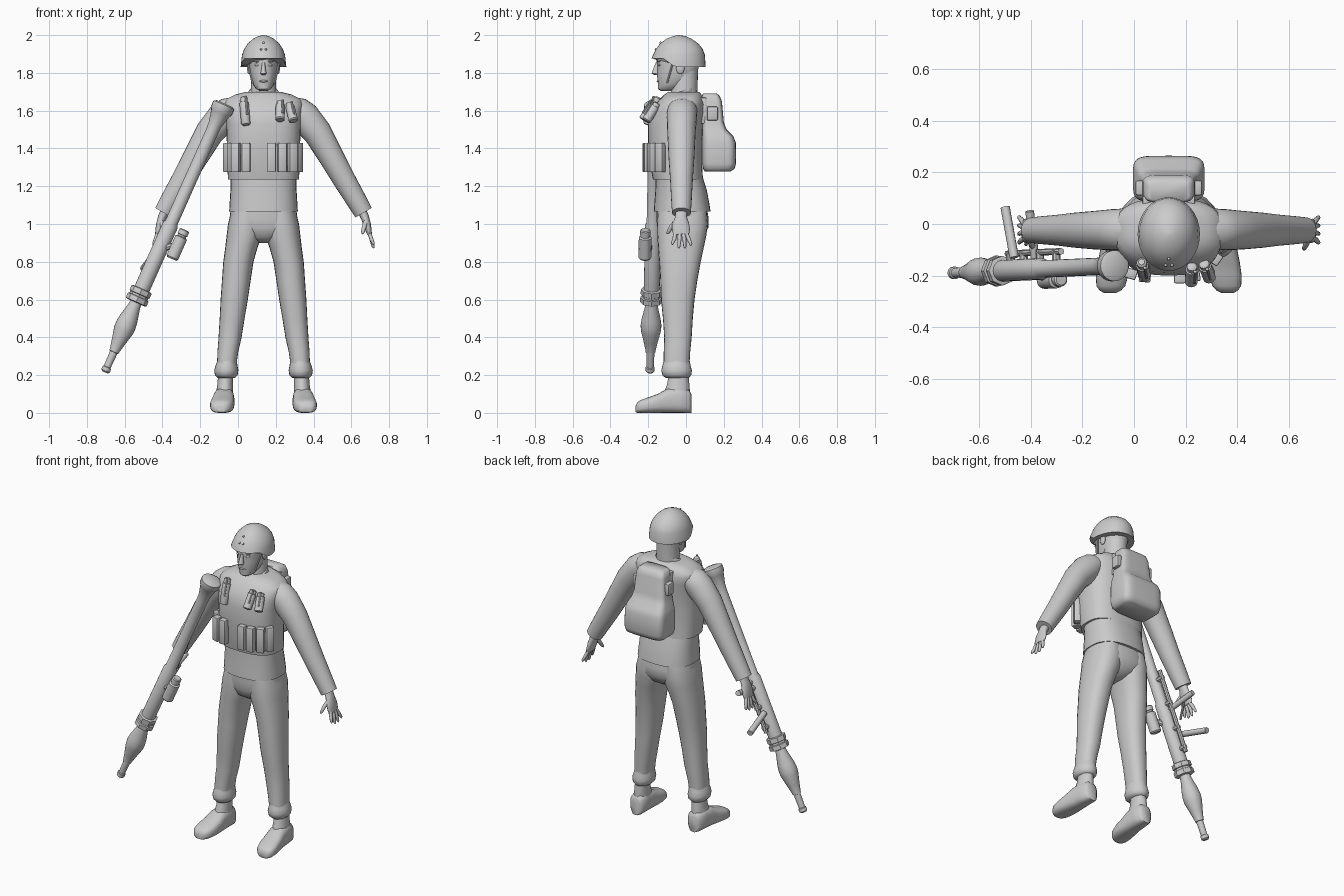
import bpy, bmesh, math
from mathutils import Vector, Matrix

CX = 0.135  # centre line of the body
grey = bpy.data.materials.new("light_grey")
grey.diffuse_color = (0.6, 0.6, 0.6, 1)


def finish(name, bm, flip=False, angle=40):
    if flip:
        for v in bm.verts:
            v.co.x = 2 * CX - v.co.x
    bmesh.ops.recalc_face_normals(bm, faces=bm.faces)
    me = bpy.data.meshes.new(name)
    bm.to_mesh(me)
    bm.free()
    ob = bpy.data.objects.new(name, me)
    bpy.context.collection.objects.link(ob)
    me.materials.append(grey)
    bpy.ops.object.select_all(action='DESELECT')
    ob.select_set(True)
    bpy.context.view_layer.objects.active = ob
    bpy.ops.object.shade_smooth_by_angle(angle=math.radians(angle))
    return ob


def loft(name, secs, n=24, p=2, axis=None, flip=False, caps=True, angle=40):
    """Skin superellipse rings (x, y, z, ra, rb) along a path."""
    bm = bmesh.new()
    pts = [Vector(s[:3]) for s in secs]
    rings = []
    for i, s in enumerate(secs):
        t = Vector(axis) if axis else pts[min(i + 1, len(pts) - 1)] - pts[max(i - 1, 0)]
        t.normalize()
        ref = Vector((1, 0, 0)) if abs(t.y) > 0.7 else Vector((0, 1, 0))
        a = (ref - t * ref.dot(t)).normalized()
        b = t.cross(a)
        ring = []
        for k in range(n):
            w = 2 * math.pi * k / n
            c, d = math.cos(w), math.sin(w)
            c = math.copysign(abs(c) ** (2 / p), c)
            d = math.copysign(abs(d) ** (2 / p), d)
            ring.append(bm.verts.new(pts[i] + a * c * s[3] + b * d * s[-1]))
        rings.append(ring)
    for r, q in zip(rings, rings[1:]):
        for k in range(n):
            bm.faces.new((r[k], r[(k + 1) % n], q[(k + 1) % n], q[k]))
    if caps:
        bm.faces.new(rings[0])
        bm.faces.new(rings[-1])
    return finish(name, bm, flip, angle)


def stack(name, rows, x=CX, **kw):
    """Horizontal rings given as (z, half width, front y, back y)."""
    return loft(name, [(x + (r[4] if len(r) > 4 else 0), (r[2] + r[3]) / 2, r[0],
                        (r[3] - r[2]) / 2, r[1]) for r in rows], axis=(0, 0, 1), **kw)


def rod(name, a, b, r, n=12, flip=False):
    return loft(name, [(*a, r), (*b, r)], n=n, flip=flip)


def box(name, c, size, rot=(0, 0, 0), bevel=0.008):
    bm = bmesh.new()
    bmesh.ops.create_cube(bm, size=1)
    bmesh.ops.scale(bm, vec=size, verts=bm.verts)
    bmesh.ops.bevel(bm, geom=bm.edges[:], offset=bevel, segments=2, affect='EDGES', profile=0.5)
    m = Matrix.Rotation(rot[2], 3, 'Z') @ Matrix.Rotation(rot[1], 3, 'Y') @ Matrix.Rotation(rot[0], 3, 'X')
    bmesh.ops.transform(bm, matrix=Matrix.Translation(c) @ m.to_4x4(), verts=bm.verts)
    return finish(name, bm)


def ball(name, c, size):
    bm = bmesh.new()
    bmesh.ops.create_uvsphere(bm, u_segments=16, v_segments=10, radius=1)
    bmesh.ops.scale(bm, vec=size, verts=bm.verts)
    bmesh.ops.translate(bm, vec=c, verts=bm.verts)
    return finish(name, bm)


# Head, neck and face
stack("neck", [(1.6, .085, -.10, .06), (1.66, .074, -.09, .06), (1.70, .066, -.08, .06), (1.84, .066, -.08, .065)])
stack("head", [(1.705, .022, -.135, -.07), (1.715, .04, -.147, -.04), (1.74, .055, -.148, .0), (1.77, .066, -.152, .04),
               (1.80, .073, -.153, .06), (1.84, .077, -.152, .07), (1.865, .079, -.157, .075), (1.92, .075, -.14, .06)], p=2.2)
stack("nose", [(1.788, .010, -.165, -.14), (1.797, .017, -.182, -.14), (1.81, .013, -.178, -.14), (1.855, .007, -.160, -.14)], n=12)
ball("mouth", (CX, -.147, 1.756), (.024, .008, .006))
for s in (-1, 1):
    ball("eye", (CX + s * .032, -.141, 1.842), (.015, .007, .007))
    ball("brow", (CX + s * .032, -.143, 1.862), (.022, .011, .006))
    ball("ear", (CX + s * .077, -.03, 1.825), (.01, .022, .032))
    rod("chin_strap", (CX + s * .083, -.07, 1.85), (CX + s * .058, -.10, 1.745), .005, 8)

# Helmet with the front edge raised above the eyes
helmet = stack("helmet", [(1.832, .121, -.182, .104), (1.895, .114, -.175, .10), (1.925, .103, -.16, .089),
                          (1.955, .084, -.137, .066), (1.98, .056, -.104, .03), (1.994, .029, -.07, 0),
                          (2.0, .005, -.045, -.035)], n=32)
for v in helmet.data.vertices:
    if v.co.z < 1.84:
        v.co.z += .045 * min(1, max(0, (-.06 - v.co.y) / .06))
for z, dx in ((1.925, .012), (1.925, -.012), (1.96, 0)):
    ball("helmet_stud", (CX + dx, -.160 if z < 1.95 else -.135, z), (.006, .006, .006))

# Torso: vest, collar, shirt hem
stack("vest", [(1.235, .188, -.175, .09), (1.30, .191, -.188, .086), (1.42, .194, -.20, .086), (1.53, .197, -.20, .092),
               (1.59, .205, -.188, .10), (1.635, .212, -.16, .10), (1.66, .20, -.14, .092), (1.685, .15, -.115, .082),
               (1.70, .09, -.095, .07)], n=36, p=2.6, angle=60)
loft("collar", [(CX, -.045, 1.655, .092, .098), (CX, -.03, 1.69, .085, .085), (CX, -.02, 1.705, .076, .076)],
     axis=(0, -.35, 1))
stack("shirt", [(1.065, .182, -.17, .13), (1.10, .18, -.168, .125), (1.18, .175, -.162, .11), (1.26, .175, -.16, .085)],
      n=32, p=2.5)
stack("pelvis", [(.90, .03, -.09, .04), (.93, .10, -.135, .09), (.98, .183, -.152, .118), (1.03, .18, -.157, .12),
                 (1.09, .172, -.157, .11)], n=32, p=2.5, angle=70)

# Limbs, built on the +x side and flipped to the other
for side, flip in (("left", False), ("right", True)):
    stack(side + "_trouser_leg",
          [(.25, .051, -.118, .018, .195), (.32, .055, -.118, .022, .189), (.40, .061, -.115, .03, .177),
           (.50, .066, -.122, .036, .166), (.60, .072, -.132, .045, .155), (.70, .076, -.136, .06, .144),
           (.80, .080, -.142, .078, .133), (.88, .086, -.148, .095, .116), (.94, .094, -.152, .108, .101),
           (1.0, .094, -.154, .116, .094), (1.07, .085, -.15, .11, .085)], p=2.3, flip=flip, angle=70)
    stack(side + "_trouser_cuff",
          [(.185, .045, -.108, .015, .197), (.20, .060, -.125, .028, .197), (.225, .064, -.131, .031, .197),
           (.25, .058, -.125, .025, .196), (.275, .052, -.118, .02, .193)], flip=flip, angle=60)
    stack(side + "_ankle", [(.05, .05, -.13, .022, .208), (.10, .046, -.12, .022, .206),
                            (.15, .041, -.10, .018, .203), (.21, .040, -.09, .012, .20)], flip=flip)
    loft(side + "_boot", [(.34, .028, .05, .03, .05), (.34, .015, .062, .046, .062), (.343, -.04, .068, .052, .068),
                          (.345, -.10, .064, .056, .064), (.35, -.15, .05, .061, .05), (.355, -.20, .041, .063, .041),
                          (.36, -.24, .034, .056, .034), (.362, -.258, .028, .042, .028), (.363, -.267, .02, .025, .016)],
         p=2.8, axis=(0, 1, 0), flip=flip, angle=60)
    loft(side + "_sleeve", [(.275, -.015, 1.625, .07, .055), (.31, -.02, 1.60, .08, .078), (.35, -.022, 1.565, .08, .085),
                            (.42, -.024, 1.485, .075, .076), (.50, -.024, 1.345, .068, .066),
                            (.565, -.024, 1.23, .06, .06), (.63, -.024, 1.12, .054, .054),
                            (.665, -.024, 1.06, .05, .05)], flip=flip, angle=60)
    loft(side + "_hand", [(.65, -.024, 1.085, .03, .025), (.672, -.026, 1.035, .032, .022), (.683, -.028, 1.0, .045, .02),
                          (.692, -.026, .965, .047, .016), (.697, -.024, .945, .042, .012)], n=16, flip=flip, angle=60)
    for dy, tip, z in ((-.036, -.072, .89), (-.014, -.038, .872), (.005, -.006, .872), (.02, .026, .885)):
        loft(side + "_finger", [(.693, -.022 + dy * .9, .96, .011), (.706, (dy + tip) / 2 - .008, .92, .0105),
                                (.716, tip, z + .008, .008), (.718, tip, z, .003)], n=8, flip=flip, angle=60)
    loft(side + "_thumb", [(.678, -.05, 1.015, .014), (.668, -.078, .985, .012), (.66, -.095, .955, .009),
                           (.658, -.10, .947, .003)], n=8, flip=flip, angle=60)

# Ammunition pouches around the vest
for x, y, a in ((-.052, -.14, -.95), (-.012, -.193, -.3), (.042, -.206, -.05), (.178, -.21, 0),
                (.234, -.204, .15), (.288, -.182, .4), (.318, -.135, .95)):
    box("pouch", (x, y, 1.352), (.046, .04, .155), (0, 0, a), .006)

# Grenades clipped to the chest
for a, b in (((.03, -.15, 1.665), (.042, -.205, 1.525)), ((.225, -.165, 1.645), (.222, -.228, 1.55)),
             ((.272, -.155, 1.635), (.294, -.212, 1.545))):
    a, b = Vector(a), Vector(b)
    loft("grenade", [(*a.lerp(b, f), r) for f, r in ((-.05, .012), (.0, .02), (.16, .02), (.18, .025), (.95, .025), (1, .019))], n=14)
    rod("grenade_lever", a + Vector((.012, -.02, .012)), a.lerp(b, .6) + Vector((.012, -.026, 0)), .006, 8)

# Backpack
stack("backpack", [(1.278, .115, .10, .235), (1.292, .132, .09, .257), (1.32, .139, .085, .265), (1.43, .139, .085, .264),
                   (1.465, .132, .085, .25), (1.50, .118, .085, .215), (1.54, .109, .085, .20), (1.65, .10, .085, .19),
                   (1.68, .092, .085, .178), (1.692, .075, .09, .16)], n=40, p=5, angle=60)
for s in (-1, 1):
    box("backpack_pocket", (CX + s * .112, .14, 1.585), (.035, .058, .075))
    box("backpack_strap", (CX + s * .085, .09, 1.60), (.035, .04, .14))

# Rocket launcher: tube, collar and warhead along one axis
A, B = Vector((-.075, -.162, 1.63)), Vector((-.705, -.19, .215))


def along(name, prof, n=20, off=(0, 0, 0)):
    o = Vector(off)
    return loft(name, [(*(A.lerp(B, f) + o), r) for f, r in prof], n=n, axis=B - A, angle=35)


along("launcher_tube", ((-.005, .045), (0, .06), (.022, .06), (.03, .052), (.075, .036), (.1, .034),
                        (.44, .034), (.45, .042), (.70, .042)))
along("launcher_collar", ((.688, .05), (.69, .058), (.708, .058), (.71, .052), (.717, .052), (.719, .06), (.737, .06), (.739, .05)), 8)
along("warhead", ((.73, .03), (.755, .034), (.80, .05), (.825, .055), (.845, .053), (.885, .038), (.92, .026), (.924, .026),
                  (.925, .021), (.98, .019), (.982, .024), (.995, .024), (1.0, .016)))
along("launcher_rail", ((.33, .013), (.66, .013)), 8, (0, .065, 0))
for f in (.36, .46, .56, .64):
    p = A.lerp(B, f)
    rod("rail_mount", p, p + Vector((0, .075, 0)), .016, 8)

# Sight on the outer side with its mount
sight = A.lerp(B, .525) + Vector((.087, -.04, .0))
d = (B - A).normalized()
loft("sight", [(*(sight + d * t), r) for t, r in ((-.09, .022), (-.085, .028), (-.06, .028), (-.058, .024), (-.05, .024),
                                                 (-.045, .034), (.07, .034), (.078, .027))], n=14)
rod("sight_mount", sight, A.lerp(B, .535), .018, 8)

# Trigger grip, front handle and trigger guard
rod("front_handle", (-.465, -.13, .81), (-.50, .065, .765), .018)
rod("trigger_grip", (-.385, -.13, .95), (-.405, .05, .99), .017)
rod("trigger_guard", (-.42, -.08, .87), (-.395, -.02, .95), .007, 8)
